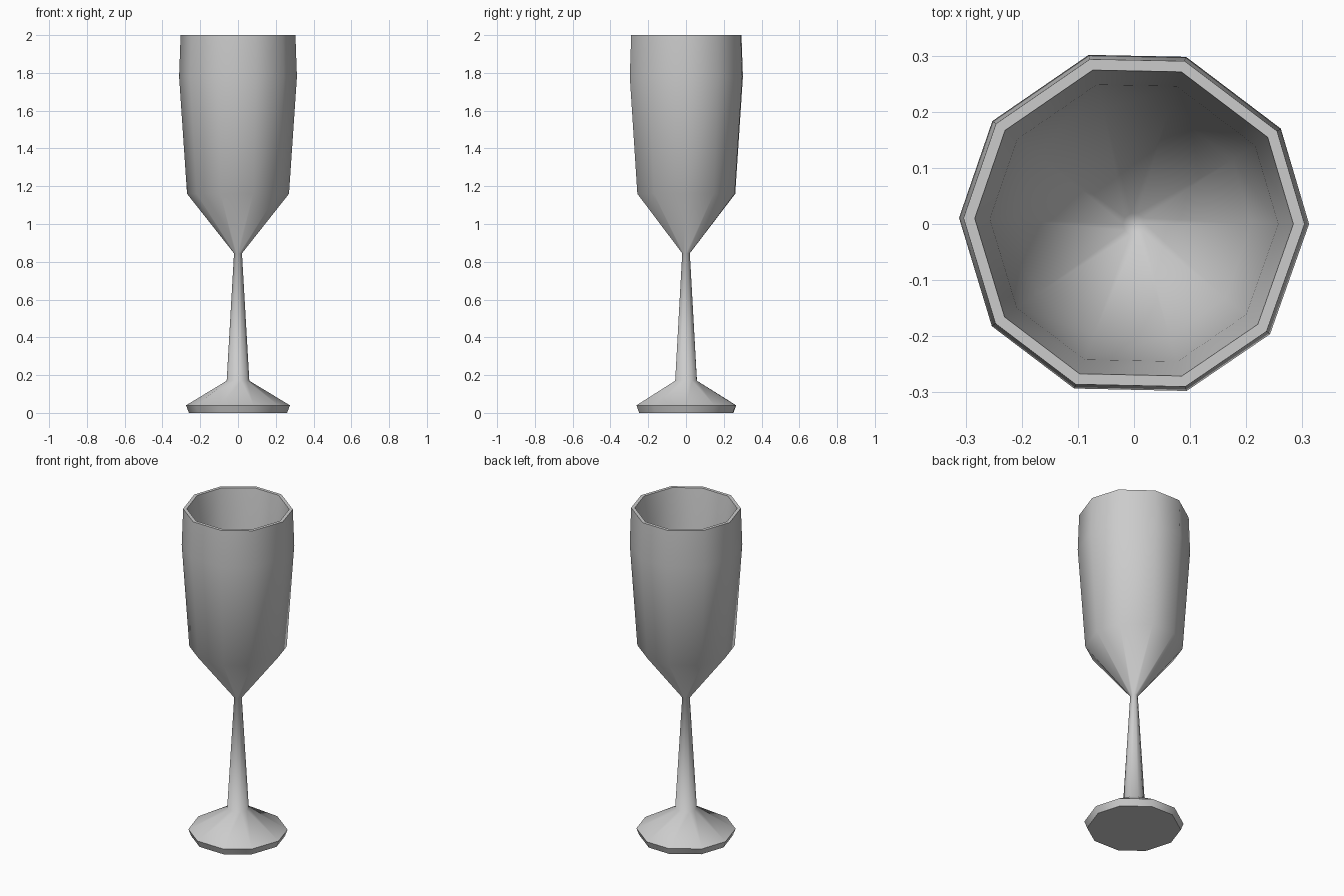
import bpy, bmesh, math

if "Cube" in bpy.data.objects:
    bpy.data.objects.remove(bpy.data.objects["Cube"])

# Ten slightly uneven facet directions, in degrees
ANGLES = [0, 33, 72.7, 105, 144, 178, 215.7, 250, 287.5, 321]


def lathe(name, profile):
    """Sweep (radius, height) rings round the z axis and cap both ends."""
    bm = bmesh.new()
    rings = [[bm.verts.new((r * math.cos(math.radians(a)),
                            r * math.sin(math.radians(a)), z)) for a in ANGLES]
             for r, z in profile]
    n = len(ANGLES)
    for low, high in zip(rings, rings[1:]):
        for i in range(n):
            j = (i + 1) % n
            bm.faces.new((low[i], low[j], high[j], high[i]))
    bm.faces.new(rings[0][::-1])
    bm.faces.new(rings[-1])
    bmesh.ops.recalc_face_normals(bm, faces=bm.faces)
    mesh = bpy.data.meshes.new(name)
    bm.to_mesh(mesh)
    bm.free()
    obj = bpy.data.objects.new(name, mesh)
    bpy.context.collection.objects.link(obj)
    bpy.ops.object.select_all(action='DESELECT')
    obj.select_set(True)
    bpy.context.view_layer.objects.active = obj
    bpy.ops.object.shade_smooth_by_angle(angle=math.radians(60))
    return obj


foot_and_stem = [(0.26, 0), (0.275, 0.04), (0.06, 0.17), (0.021, 0.845)]
bowl_outside = [(0.27, 1.16), (0.312, 1.78), (0.304, 2.0)]
bowl_inside = [(0.284, 2.0), (0.257, 1.78), (0.21, 1.18), (0.02, 0.91)]

# Continuous foot, stem and hollow bowl
lathe("flute_glass", foot_and_stem + bowl_outside + bowl_inside)
